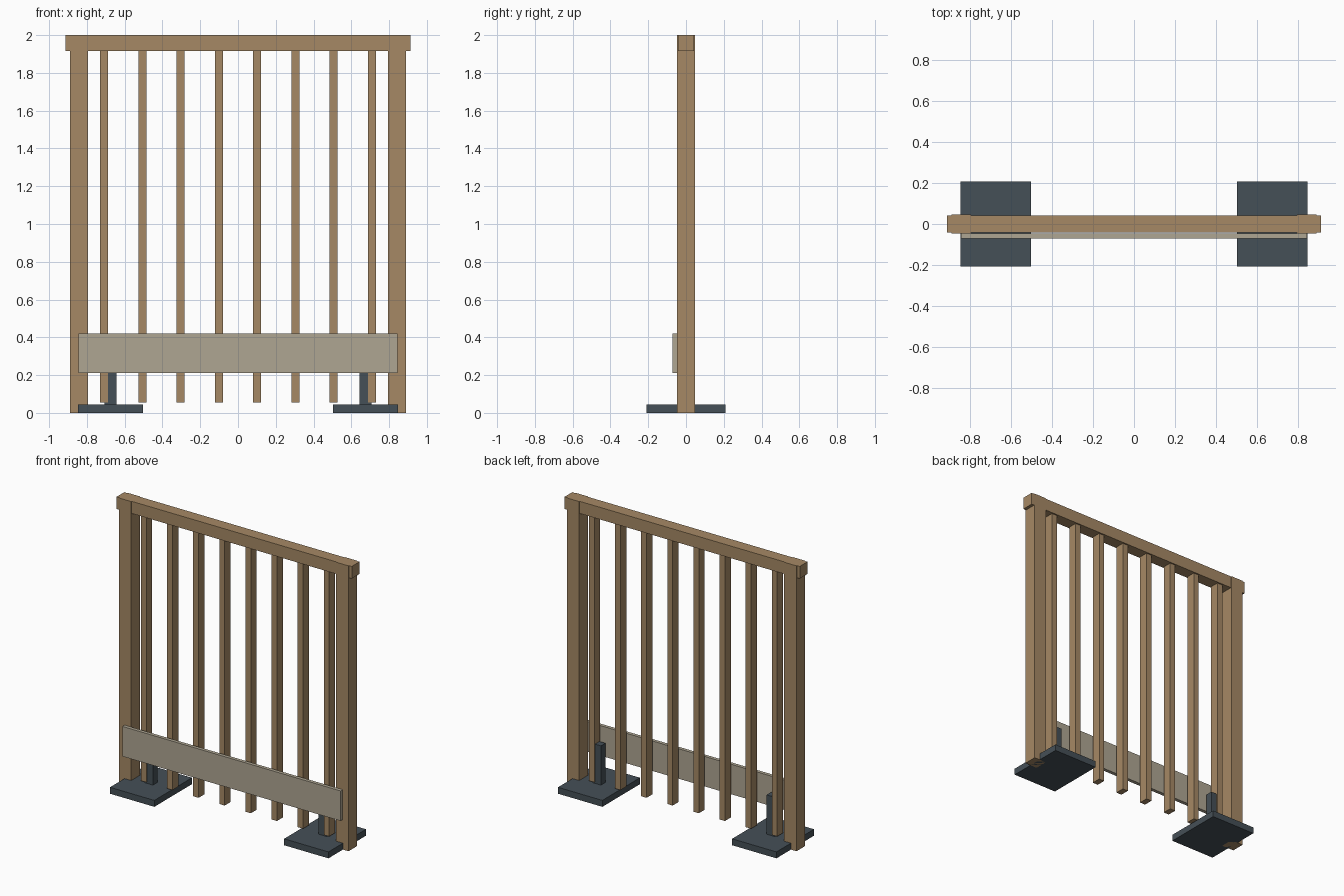
import bpy

if "Cube" in bpy.data.objects:
    bpy.data.objects.remove(bpy.data.objects["Cube"])


def material(name, rgb):
    m = bpy.data.materials.new(name)
    m.diffuse_color = (*rgb, 1.0)
    m.use_nodes = True
    m.node_tree.nodes["Principled BSDF"].inputs["Base Color"].default_value = m.diffuse_color
    return m


wood = material("wood", (0.38, 0.25, 0.13))
pale = material("pale_board", (0.43, 0.38, 0.29))
steel = material("dark_steel", (0.06, 0.08, 0.095))


def box(name, x, y, z, mat):
    """Axis-aligned box from (min, max) ranges."""
    bpy.ops.mesh.primitive_cube_add(
        size=1, location=[(a + b) / 2 for a, b in (x, y, z)])
    ob = bpy.context.object
    ob.name = name
    ob.scale = [b - a for a, b in (x, y, z)]
    bpy.ops.object.transform_apply(location=False, rotation=False, scale=True)
    ob.data.materials.append(mat)
    return ob


# Top rail, overhanging the posts at both ends
box("top_rail", (-0.912, 0.912), (-0.0425, 0.0425), (1.915, 2.0), wood)

# Low board fixed to the front of the posts
box("front_board", (-0.845, 0.845), (-0.072, -0.0475), (0.21, 0.42), pale)

# Posts, foot plates and plate stubs on each side
for side, s in (("left", -1), ("right", 1)):
    def span(a, b):
        return tuple(sorted((s * a, s * b)))
    box(side + "_post", span(0.795, 0.89), (-0.0475, 0.0475), (0.0, 2.0), wood)
    box(side + "_foot_plate", span(0.503, 0.847), (-0.208, 0.208), (0.0, 0.045), steel)
    box(side + "_foot_stub", span(0.642, 0.707), (-0.025, 0.025), (0.045, 0.32), steel)

# Evenly spaced vertical slats, hanging clear of the ground
for i in range(8):
    x = (i - 3.5) * 0.2025
    box(f"slat_{i + 1}", (x - 0.021, x + 0.021), (-0.0325, 0.0325), (0.055, 1.915), wood)
